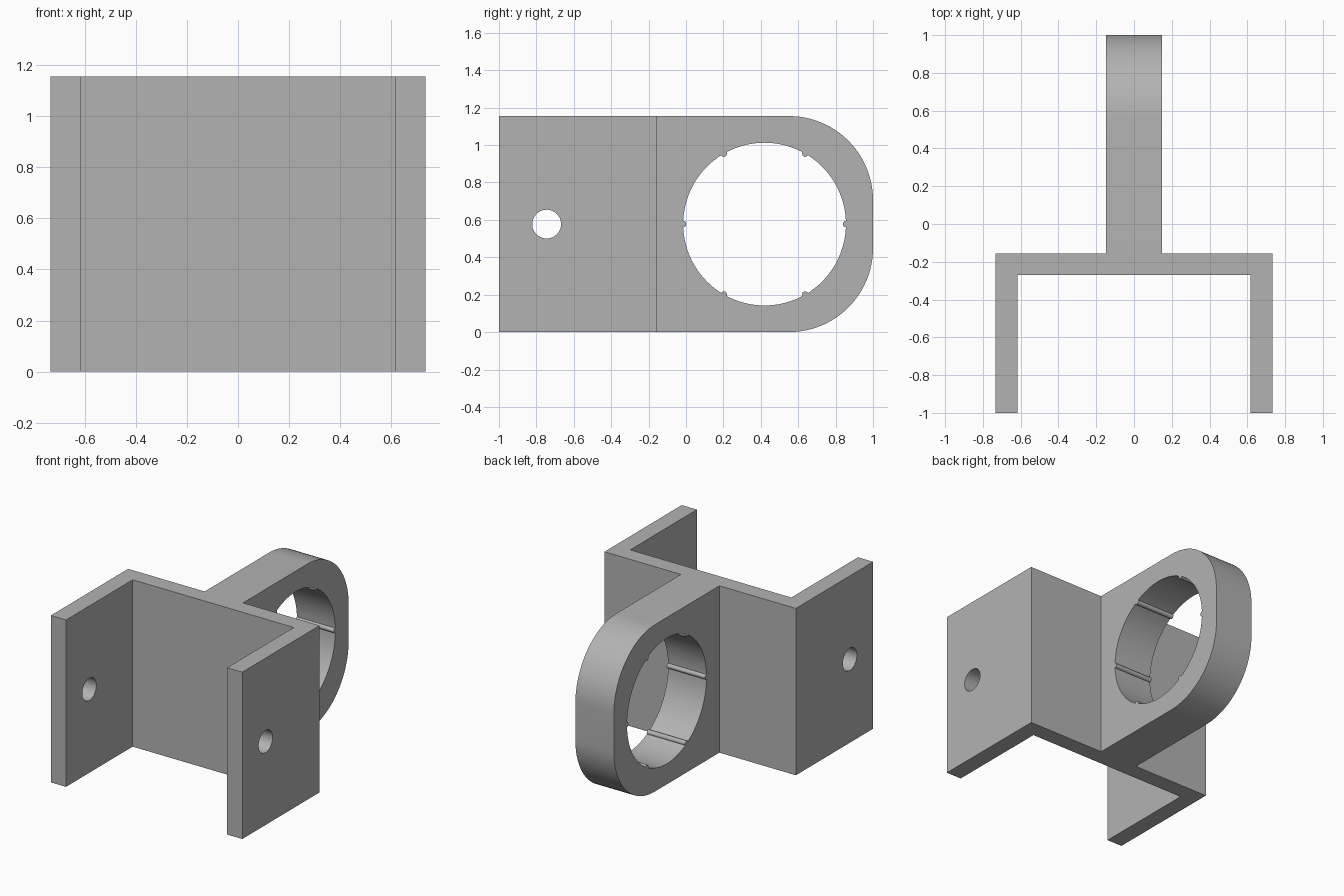
import bpy, bmesh
from math import cos, sin, pi, radians
from mathutils import Vector

if "Cube" in bpy.data.objects:
    bpy.data.objects.remove(bpy.data.objects["Cube"], do_unlink=True)

HEIGHT = 1.155
MID = HEIGHT / 2
HALF_WIDTH = 0.733
WALL = 0.116
WEB_BACK = -0.155
LUG_HALF = 0.147

grey = bpy.data.materials.new("plain grey")
grey.use_nodes = True
grey.diffuse_color = (0.45, 0.45, 0.45, 1)
grey.node_tree.nodes["Principled BSDF"].inputs["Base Color"].default_value = (0.45, 0.45, 0.45, 1)


def arc(cx, cy, r, start, end, steps):
    angles = [radians(start + (end - start) * i / steps) for i in range(steps + 1)]
    return [(cx + r * cos(a), cy + r * sin(a)) for a in angles]


def extrude_loops(name, loops, place, depth):
    """Fill an outline (with optional holes) and extrude it along depth."""
    bm = bmesh.new()
    edges = []
    for loop in loops:
        verts = [bm.verts.new(place(*p)) for p in loop]
        edges += [bm.edges.new((v, verts[i - 1])) for i, v in enumerate(verts)]
    bmesh.ops.triangle_fill(bm, edges=edges, use_beauty=True)
    result = bmesh.ops.extrude_face_region(bm, geom=bm.faces[:], use_keep_orig=True)
    moved = [g for g in result["geom"] if isinstance(g, bmesh.types.BMVert)]
    bmesh.ops.translate(bm, verts=moved, vec=Vector(depth))
    bmesh.ops.recalc_face_normals(bm, faces=bm.faces[:])
    # merge the fill triangles where the outline has no hole
    if len(loops) == 1:
        bmesh.ops.dissolve_limit(bm, angle_limit=0.01, verts=bm.verts[:], edges=bm.edges[:])
    mesh = bpy.data.meshes.new(name)
    bm.to_mesh(mesh)
    bm.free()
    mesh.materials.append(grey)
    obj = bpy.data.objects.new(name, mesh)
    bpy.context.collection.objects.link(obj)
    return obj


def select_only(obj):
    bpy.ops.object.select_all(action="DESELECT")
    obj.select_set(True)
    bpy.context.view_layer.objects.active = obj


# U-shaped fork: two cheeks joined by a web
right_half = [(HALF_WIDTH, WEB_BACK), (HALF_WIDTH, -1),
              (HALF_WIDTH - WALL, -1), (HALF_WIDTH - WALL, WEB_BACK - WALL)]
profile = right_half + [(-x, y) for x, y in reversed(right_half)]
fork = extrude_loops("fork_bracket", [profile], lambda x, y: (x, y, 0), (0, 0, HEIGHT))

# Pin bore through both cheeks
bore = extrude_loops("pin_bore_cutter", [arc(-0.745, MID, 0.077, 0, 352.5, 47)],
                     lambda y, z: (-1, y, z), (2, 0, 0))
bore.hide_render = True
cut = fork.modifiers.new("pin_bore", "BOOLEAN")
cut.object = bore
cut.operation = "DIFFERENCE"
cut.solver = "EXACT"
select_only(fork)
bpy.ops.object.modifier_apply(modifier=cut.name)
bpy.data.objects.remove(bore, do_unlink=True)

# Rear lug with rounded corners
CORNER = 0.45
outline = [(WEB_BACK, 0)]
outline += arc(1 - CORNER, CORNER, CORNER, -90, 0, 24)
outline += arc(1 - CORNER, HEIGHT - CORNER, CORNER, 0, 90, 24)
outline += [(WEB_BACK, HEIGHT)]

# Large eye, with six small grip ribs running along its wall
EYE_Y, EYE_R, RIB_R = 0.42, 0.435, 0.017
eye = []
for k in range(6):
    a = 60 * k
    rib_y, rib_z = EYE_Y + EYE_R * cos(radians(a)), MID + EYE_R * sin(radians(a))
    eye += arc(rib_y, rib_z, RIB_R, a - 90, a - 270, 8)
    eye += arc(EYE_Y, MID, EYE_R, a + 4, a + 56, 14)
lug = extrude_loops("eye_lug", [outline, eye],
                    lambda y, z: (-LUG_HALF, y, z), (2 * LUG_HALF, 0, 0))

# Smooth curved walls, crisp edges
for obj in (fork, lug):
    select_only(obj)
    bpy.ops.object.shade_smooth_by_angle(angle=radians(30))
